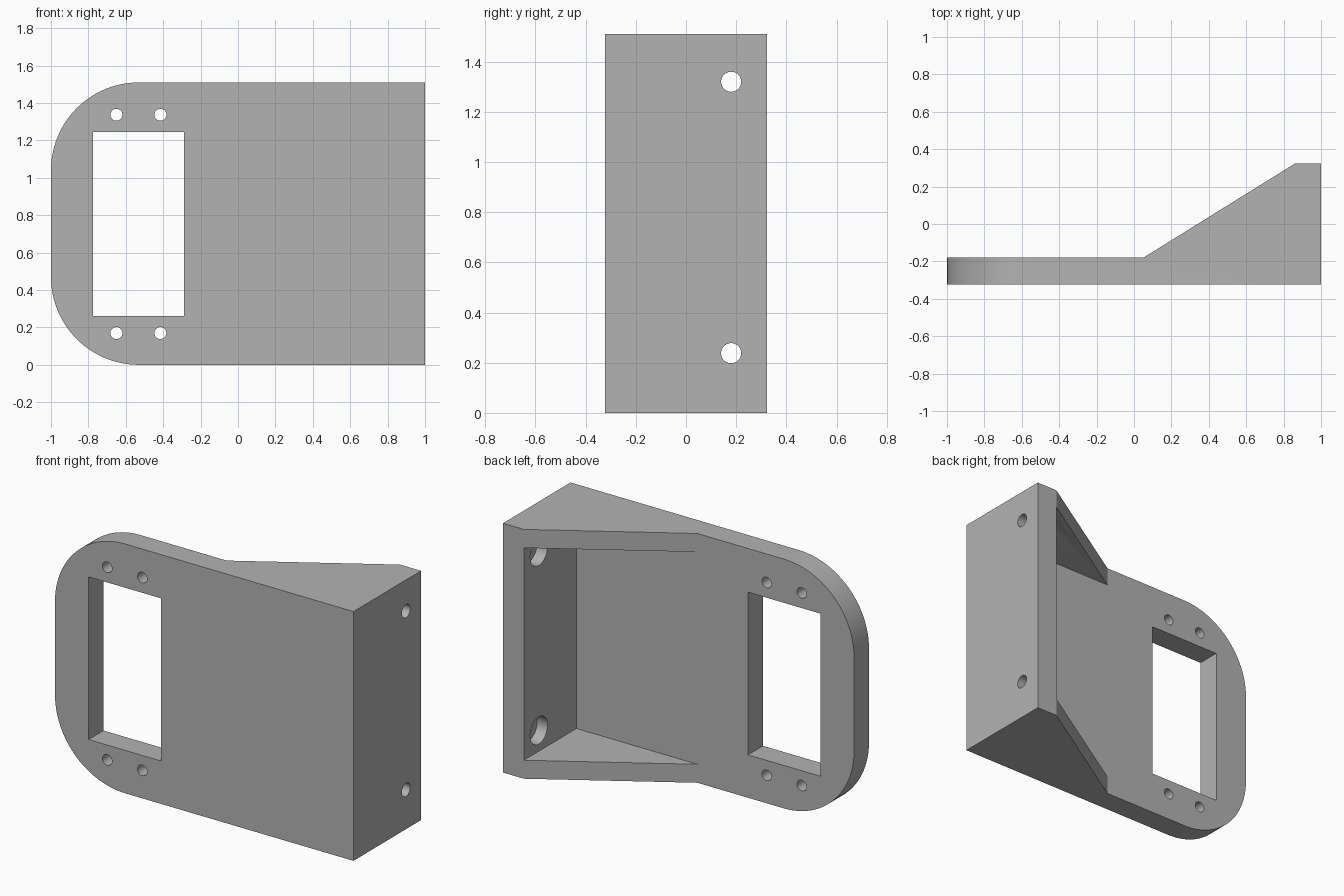
import bpy, bmesh, math
from mathutils import Matrix, Vector

if "Cube" in bpy.data.objects:
    bpy.data.objects.remove(bpy.data.objects["Cube"], do_unlink=True)

FRONT, BACK = -0.323, 0.323      # depth limits
PLATE_BACK = -0.18               # rear face of the mounting plate
HEIGHT = 1.51
WALL_X = 0.86                    # inner face of the end wall
RIB = 0.112                      # thickness of the side ribs

grey = bpy.data.materials.new("plain grey")
grey.use_nodes = True
colour = (0.45, 0.45, 0.45, 1)
grey.diffuse_color = colour
grey.node_tree.nodes["Principled BSDF"].inputs["Base Color"].default_value = colour


def make_object(name, bm):
    bmesh.ops.recalc_face_normals(bm, faces=bm.faces)
    mesh = bpy.data.meshes.new(name)
    bm.to_mesh(mesh)
    bm.free()
    mesh.materials.append(grey)
    obj = bpy.data.objects.new(name, mesh)
    bpy.context.collection.objects.link(obj)
    return obj


def box(name, low, high):
    low, high = Vector(low), Vector(high)
    bm = bmesh.new()
    bmesh.ops.create_cube(bm, size=1, matrix=Matrix.Translation((low + high) / 2)
                          @ Matrix.Diagonal((*(high - low), 1)))
    return make_object(name, bm)


def cylinder(name, centre, radius, length, axis):
    bm = bmesh.new()
    turn = Matrix.Rotation(math.pi / 2, 4, "Y" if axis == "X" else "X")
    bmesh.ops.create_cone(bm, cap_ends=True, segments=40, radius1=radius, radius2=radius,
                          depth=length, matrix=Matrix.Translation(centre) @ turn)
    return make_object(name, bm)


def cut(target, cutter):
    cutter.hide_render = True
    mod = target.modifiers.new("cut", "BOOLEAN")
    mod.operation = "DIFFERENCE"
    mod.solver = "EXACT"
    mod.object = cutter
    bpy.context.view_layer.objects.active = target
    bpy.ops.object.modifier_apply(modifier=mod.name)
    bpy.data.objects.remove(cutter, do_unlink=True)


# Bracket body: plan outline raised to full height
bm = bmesh.new()
outline = [(-1, FRONT), (1, FRONT), (1, BACK), (WALL_X, BACK),
           (0.05, PLATE_BACK), (-1, PLATE_BACK)]
face = bm.faces.new([bm.verts.new((x, y, 0)) for x, y in outline])
raised = bmesh.ops.extrude_face_region(bm, geom=[face])["geom"]
bmesh.ops.translate(bm, verts=[v for v in raised if isinstance(v, bmesh.types.BMVert)],
                    vec=(0, 0, HEIGHT))

# Rounded corners on the free end of the plate
corners = [e for e in bm.edges if all(v.co.x < -0.99 for v in e.verts)
           and abs(e.verts[0].co.z - e.verts[1].co.z) < 0.01]
bmesh.ops.bevel(bm, geom=corners, offset=0.47, offset_type="OFFSET", segments=24,
                profile=0.5, affect="EDGES")
bracket = make_object("mounting_bracket", bm)

# Pocket between the ribs, leaving the plate and end wall
cut(bracket, box("rib_pocket", (-0.2, PLATE_BACK, RIB), (WALL_X, 0.6, HEIGHT - RIB)))

# Rectangular window in the plate
cut(bracket, box("window", (-0.775, -0.6, 0.26), (-0.29, 0.2, 1.245)))

# Small screw holes above and below the window
for x in (-0.65, -0.415):
    for z in (0.17, 1.337):
        cut(bracket, cylinder("screw_hole", (x, -0.25, z), 0.032, 0.4, "Y"))

# Counterbored bolt holes through the end wall
for z in (0.238, 1.32):
    cut(bracket, cylinder("bolt_hole", (0.95, 0.18, z), 0.04, 0.4, "X"))
    cut(bracket, cylinder("counterbore", (WALL_X, 0.18, z), 0.083, 0.14, "X"))

# Smooth the curves and keep the edges crisp
bpy.ops.object.select_all(action="DESELECT")
bracket.select_set(True)
bpy.context.view_layer.objects.active = bracket
bpy.ops.object.shade_smooth_by_angle(angle=math.radians(25))
